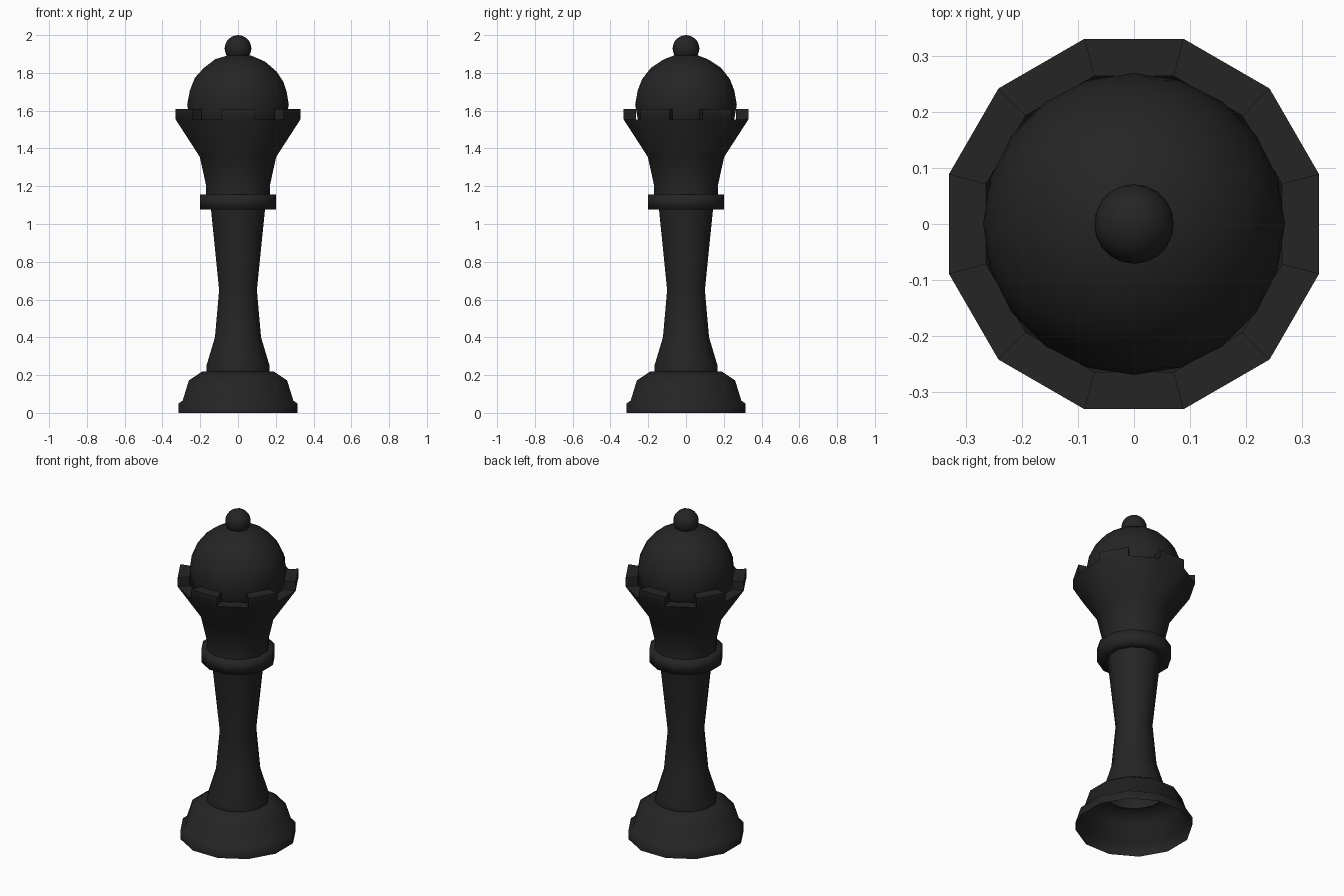
import bpy, bmesh, math

if "Cube" in bpy.data.objects:
    bpy.data.objects.remove(bpy.data.objects["Cube"])

SIDES = 12
K = 1 / math.cos(math.pi / SIDES)   # flat-to-flat half width -> corner radius

black = bpy.data.materials.new("black")
black.diffuse_color = (0.018, 0.018, 0.018, 1)
black.use_nodes = True
black.node_tree.nodes["Principled BSDF"].inputs["Base Color"].default_value = black.diffuse_color


def finish(bm, name, angle=None):
    mesh = bpy.data.meshes.new(name)
    bm.to_mesh(mesh)
    bm.free()
    mesh.materials.append(black)
    ob = bpy.data.objects.new(name, mesh)
    bpy.context.collection.objects.link(ob)
    for p in mesh.polygons:
        p.use_smooth = True
    if angle is not None:
        bpy.ops.object.select_all(action='DESELECT')
        ob.select_set(True)
        bpy.context.view_layer.objects.active = ob
        bpy.ops.object.shade_smooth_by_angle(angle=math.radians(angle))
    return ob


def lathe(profile):
    """Twelve-sided open turned surface; flats face the axes."""
    bm = bmesh.new()
    rings = []
    for r, z in profile:
        rings.append([bm.verts.new((r * K * math.cos(a), r * K * math.sin(a), z))
                      for a in (2 * math.pi * (i + 0.5) / SIDES for i in range(SIDES))])
    for lo, hi in zip(rings, rings[1:]):
        for i in range(SIDES):
            j = (i + 1) % SIDES
            bm.faces.new((lo[i], lo[j], hi[j], hi[i]))
    return bm


# Hollow foot, open underneath, and stem
finish(lathe([(0.315, 0), (0.315, 0.05), (0.293, 0.065), (0.26, 0.172),
              (0.188, 0.22), (0.168, 0.22), (0.167, 0.25), (0.122, 0.4),
              (0.1, 0.65), (0.143, 1.078)]), "foot_and_stem", 60)

# Collar band
finish(lathe([(0.142, 1.076), (0.2, 1.076), (0.2, 1.157), (0.17, 1.157)]), "collar")

# Flared crown with a flat rim
bm = lathe([(0.17, 1.157), (0.168, 1.2), (0.202, 1.355), (0.33, 1.553),
            (0.264, 1.553), (0.235, 1.5)])
# Raise every other rim face into a battlement
rim = []
for f in bm.faces:
    if all(abs(v.co.z - 1.553) < 1e-4 for v in f.verts):
        c = f.calc_center_median()
        step = round((math.degrees(math.atan2(c.y, c.x)) + 90) / 30)
        if step % 2 == 0:
            rim.append(f)
for f in rim:
    out = bmesh.ops.extrude_face_region(bm, geom=[f])["geom"]
    bmesh.ops.translate(bm, vec=(0, 0, 0.055),
                        verts=[g for g in out if isinstance(g, bmesh.types.BMVert)])
bmesh.ops.delete(bm, geom=[f for f in rim if f.is_valid], context='FACES_ONLY')
bmesh.ops.recalc_face_normals(bm, faces=bm.faces)
finish(bm, "crown", 40)


# Dome and top ball
def ball(name, radius, z):
    b = bmesh.new()
    bmesh.ops.create_icosphere(b, subdivisions=3, radius=radius)
    bmesh.ops.translate(b, vec=(0, 0, z), verts=b.verts)
    finish(b, name)


ball("dome", 0.269, 1.632)
ball("top_ball", 0.071, 1.929)
